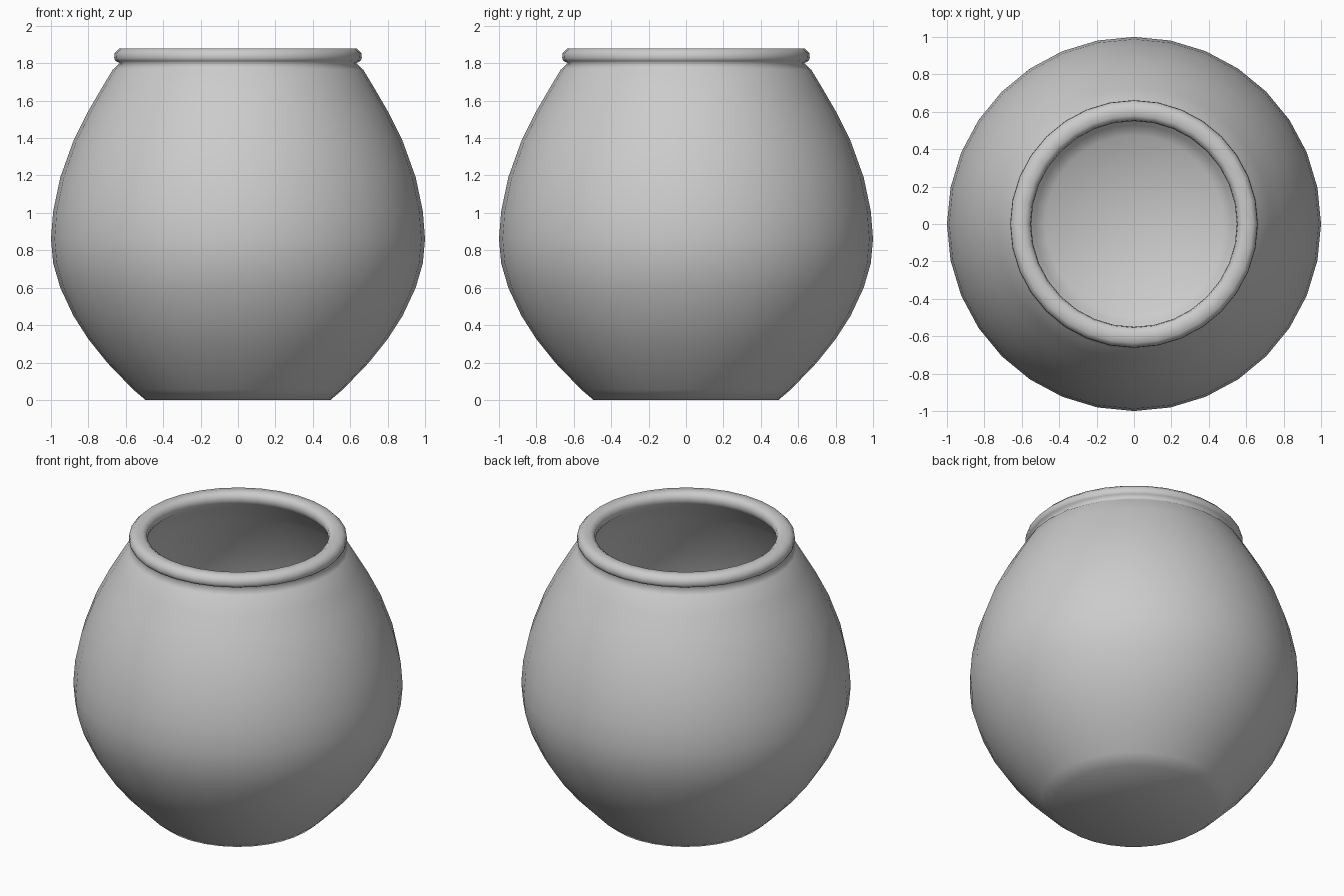
import bpy, bmesh
from math import cos, sin, tau

if "Cube" in bpy.data.objects:
    bpy.data.objects.remove(bpy.data.objects["Cube"])

SEGMENTS = 32


def lathe(name, profile):
    """Revolve (radius, height) points about z; radius 0 makes a pole."""
    bm = bmesh.new()
    rings = []
    for r, z in profile:
        if r == 0:
            rings.append([bm.verts.new((0, 0, z))] * SEGMENTS)
        else:
            rings.append([bm.verts.new((r * cos(tau * i / SEGMENTS), r * sin(tau * i / SEGMENTS), z))
                          for i in range(SEGMENTS)])
    for a, b in zip(rings, rings[1:]):
        for i in range(SEGMENTS):
            j = (i + 1) % SEGMENTS
            bm.faces.new(dict.fromkeys((a[i], a[j], b[j], b[i])))
    bmesh.ops.recalc_face_normals(bm, faces=bm.faces)
    mesh = bpy.data.meshes.new(name)
    bm.to_mesh(mesh)
    bm.free()
    mesh.shade_smooth()
    obj = bpy.data.objects.new(name, mesh)
    bpy.context.collection.objects.link(obj)
    return obj


# Outer skin, from the base up to the neck
outside = [(0, 0), (0.495, 0), (0.56, 0.055), (0.70, 0.20), (0.80, 0.325), (0.88, 0.45),
           (0.95, 0.60), (0.988, 0.73), (1.0, 0.86), (0.988, 1.01), (0.95, 1.19),
           (0.88, 1.385), (0.80, 1.545), (0.73, 1.665), (0.67, 1.765), (0.632, 1.80)]
# Rolled lip
lip = [(0.655, 1.812), (0.662, 1.828), (0.66, 1.855), (0.635, 1.88),
       (0.58, 1.88), (0.555, 1.862), (0.55, 1.83), (0.56, 1.805)]
# Inner wall, from the neck down to the floor
inside = [(0.615, 1.75), (0.68, 1.65), (0.75, 1.53), (0.83, 1.365), (0.90, 1.18),
          (0.938, 1.0), (0.95, 0.86), (0.938, 0.74), (0.90, 0.62), (0.835, 0.48),
          (0.76, 0.355), (0.66, 0.235), (0.53, 0.10), (0.475, 0.05), (0, 0.05)]

lathe("pot", outside + lip + inside)
